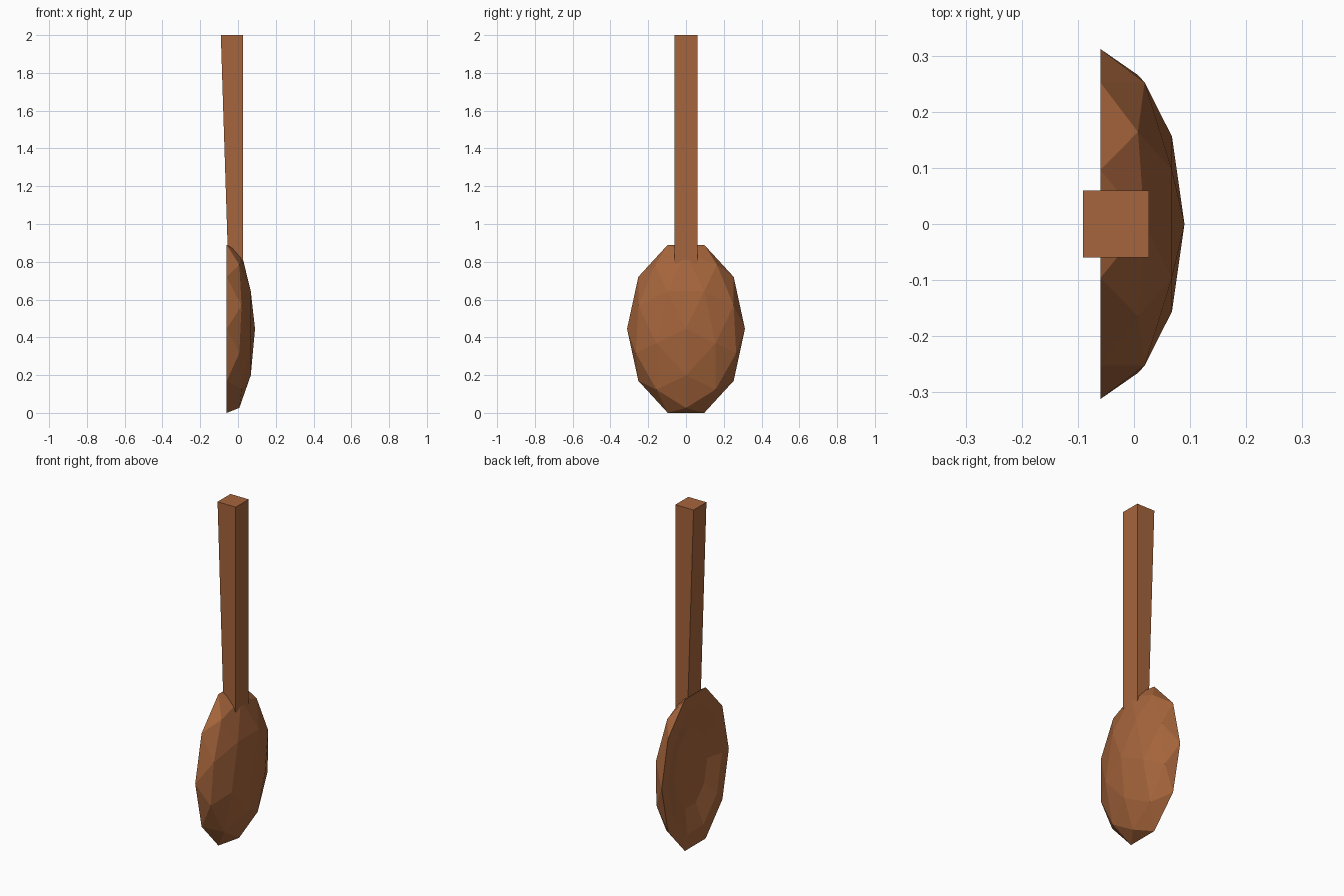
import bpy, bmesh
from math import radians
from mathutils import Matrix

if "Cube" in bpy.data.objects:
    bpy.data.objects.remove(bpy.data.objects["Cube"])

wood = bpy.data.materials.new("wood")
wood.diffuse_color = (0.38, 0.13, 0.045, 1)
wood.use_nodes = True
wood.node_tree.nodes["Principled BSDF"].inputs["Base Color"].default_value = wood.diffuse_color


def add_object(name, bm):
    bmesh.ops.recalc_face_normals(bm, faces=bm.faces[:])
    mesh = bpy.data.meshes.new(name)
    bm.to_mesh(mesh)
    bm.free()
    mesh.materials.append(wood)
    obj = bpy.data.objects.new(name, mesh)
    bpy.context.collection.objects.link(obj)
    return obj


# Bowl: half of a faceted sphere, its open side capped and gently hollowed
bm = bmesh.new()
bmesh.ops.create_icosphere(bm, subdivisions=2, radius=1)
bmesh.ops.delete(bm, geom=[v for v in bm.verts if v.co.z < -0.01], context='VERTS')
rim = [e for e in bm.edges if e.is_boundary]
cap = bmesh.ops.holes_fill(bm, edges=rim, sides=0)["faces"]
bmesh.ops.recalc_face_normals(bm, faces=bm.faces[:])
for thickness, depth in ((0.2, 0.0), (0.3, -0.2)):
    bmesh.ops.inset_individual(bm, faces=cap, thickness=thickness, depth=depth)
bm.transform(Matrix.Translation((-0.06, 0, 0.445))
             @ Matrix.Diagonal((0.15, 0.312, 0.468, 1))
             @ Matrix.Rotation(radians(90), 4, 'Y'))
add_object("bowl", bm)

# Handle: square bar whose back face flares outward toward the top
bm = bmesh.new()
bmesh.ops.create_cube(bm, size=1)
for v in bm.verts:
    top = v.co.z > 0
    back = -0.091 if top else -0.052
    v.co = (0.027 if v.co.x > 0 else back,
            0.06 if v.co.y > 0 else -0.06,
            2.0 if top else 0.79)
add_object("handle", bm)
